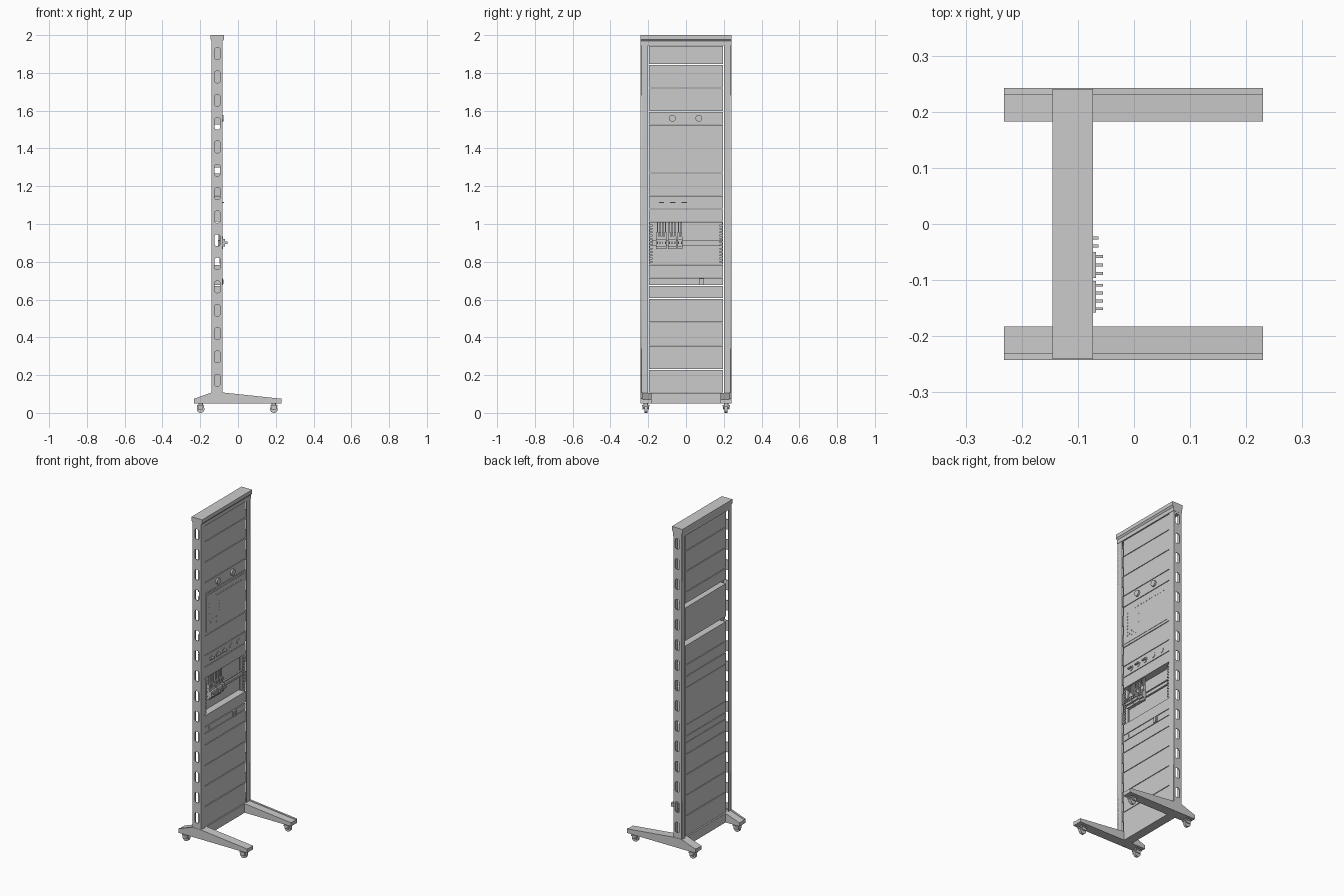
import bpy, bmesh, math
from mathutils import Matrix, Vector

if "Cube" in bpy.data.objects:
    bpy.data.objects.remove(bpy.data.objects["Cube"])

grey = bpy.data.materials.new("light grey")
grey.diffuse_color = (0.6, 0.6, 0.6, 1)
grey.use_nodes = True
grey.node_tree.nodes["Principled BSDF"].inputs["Base Color"].default_value = grey.diffuse_color


def finish(name, bm):
    bmesh.ops.recalc_face_normals(bm, faces=bm.faces)
    me = bpy.data.meshes.new(name)
    bm.to_mesh(me)
    bm.free()
    me.materials.append(grey)
    ob = bpy.data.objects.new(name, me)
    bpy.context.collection.objects.link(ob)
    return ob


def add_box(bm, x0, x1, y0, y1, z0, z1):
    m = Matrix.Translation(((x0 + x1) / 2, (y0 + y1) / 2, (z0 + z1) / 2)) \
        @ Matrix.Diagonal((x1 - x0, y1 - y0, z1 - z0, 1))
    bmesh.ops.create_cube(bm, size=1, matrix=m)


def boxes(name, items):
    bm = bmesh.new()
    for b in items:
        add_box(bm, *b)
    return finish(name, bm)


def add_cyl(bm, center, r, depth, axis, seg=24):
    rot = Vector((0, 0, 1)).rotation_difference(Vector(axis)).to_matrix().to_4x4()
    bmesh.ops.create_cone(bm, cap_ends=True, segments=seg, radius1=r, radius2=r,
                          depth=depth, matrix=Matrix.Translation(center) @ rot)


def add_prism(bm, profile, y0, y1):
    # extrude an x/z profile along y
    f = bm.faces.new([bm.verts.new((x, y0, z)) for x, z in profile])
    ext = bmesh.ops.extrude_face_region(bm, geom=[f])
    bmesh.ops.translate(bm, vec=(0, y1 - y0, 0),
                        verts=[v for v in ext["geom"] if isinstance(v, bmesh.types.BMVert)])


def slot_points(cx, cz, w, h, r):
    pts = []
    for k, (sx, sz) in enumerate([(1, 1), (-1, 1), (-1, -1), (1, -1)]):
        for i in range(5):
            a = math.pi / 2 * (k + i / 4)
            pts.append((cx + sx * (w / 2 - r) + r * math.cos(a),
                        cz + sz * (h / 2 - r) + r * math.sin(a)))
    return pts


XB, XF = -0.139, -0.083          # back and front of the posts
PX = -0.087                      # panel front

# Slotted post webs, with flanges in front and behind
for side, s in (("left", -1), ("right", 1)):
    cu = bpy.data.curves.new(side + "_post_web", 'CURVE')
    cu.dimensions, cu.fill_mode, cu.extrude = '2D', 'BOTH', 0.002
    loops = [[(XB, 0.05), (XF, 0.05), (XF, 1.97), (XB, 1.97)]]
    loops += [slot_points(-0.109, 0.173 + 0.1235 * i, 0.029, 0.062, 0.011) for i in range(15)]
    for pts in loops:
        sp = cu.splines.new('POLY')
        sp.points.add(len(pts) - 1)
        for p, (x, z) in zip(sp.points, pts):
            p.co = (x, z, 0, 1)
        sp.use_cyclic_u = True
    cu.materials.append(grey)
    web = bpy.data.objects.new(side + "_post_web", cu)
    web.rotation_euler = (math.pi / 2, 0, 0)
    web.location.y = s * 0.238
    bpy.context.collection.objects.link(web)
    y = sorted((s * 0.24, s * 0.2))
    yb = sorted((s * 0.24, s * 0.21))
    boxes(side + "_post_flanges", [(XF - 0.004, XF, *y, 0.05, 1.97),
                                   (XB, XB + 0.004, *yb, 0.05, 1.97)])

# Top cap and bottom beam
bm = bmesh.new()
add_prism(bm, [(-0.145, 2), (-0.073, 2), (-0.073, 1.978), (-0.081, 1.968), (-0.081, 1.945),
               (-0.139, 1.945), (-0.139, 1.968), (-0.145, 1.978)], -0.241, 0.241)
finish("top_cap", bm)
boxes("bottom_beam", [(XB, XF, -0.236, 0.236, 0.05, 0.105)])

# Feet: sloped arm with an outer side plate
foot = [(-0.232, 0.05), (0.23, 0.05), (0.23, 0.075), (-0.083, 0.108), (-0.14, 0.108), (-0.232, 0.075)]
for side, s in (("left", -1), ("right", 1)):
    bm = bmesh.new()
    add_prism(bm, [(x, z - 0.003 if z > 0.06 else z) for x, z in foot], s * 0.183, s * 0.23)
    add_prism(bm, foot, s * 0.23, s * 0.242)
    finish(side + "_foot", bm)
    # Casters
    for end, x in (("back", -0.198), ("front", 0.19)):
        bm = bmesh.new()
        add_cyl(bm, (x, s * 0.213, 0.02), 0.02, 0.016, (0, 1, 0))
        add_cyl(bm, (x, s * 0.213, 0.026), 0.006, 0.036, (0, 1, 0), 12)
        add_cyl(bm, (x, s * 0.213, 0.045), 0.012, 0.012, (0, 0, 1), 16)
        for d in (-0.014, 0.014):
            add_box(bm, x - 0.014, x + 0.014, s * 0.213 + d - 0.003, s * 0.213 + d + 0.003, 0.018, 0.04)
        add_box(bm, x - 0.018, x + 0.018, s * 0.213 - 0.02, s * 0.213 + 0.02, 0.034, 0.042)
        ob = finish(f"{side}_{end}_caster", bm)

# Stacked panel boxes
W = 0.195
stacks = {"lower": [0.105, 0.23, 0.355, 0.48, 0.605, 0.675, 0.715, 0.785],
          "middle": [1.01, 1.08, 1.15, 1.27],
          "upper": [1.525, 1.595, 1.72, 1.845, 1.945]}
for name, zs in stacks.items():
    for i, (a, b) in enumerate(zip(zs, zs[1:])):
        boxes(f"{name}_panel_{i + 1}", [(-0.132, PX, -W, W, a + 0.002, b - 0.002)])

# Control unit: front plate, raised face and shallower box behind
boxes("control_unit", [(PX - 0.004, PX, -W, W, 1.272, 1.523),
                       (-0.132, PX - 0.004, -W, W, 1.30, 1.50),
                       (PX, PX + 0.002, -0.183, 0.183, 1.287, 1.51)])

# Small studs on the control unit
studs = [(-0.157, 1.33 + 0.02 * i) for i in range(8)]
studs += [(-0.09 + 0.024 * i, 1.48) for i in range(11)]
studs += [(-0.14 + 0.018 * i, 1.32 + 0.015 * j) for i in range(4) for j in range(3) if (i + j) % 2]
studs += [(-0.06, 1.36 + 0.018 * i) for i in range(5)]
boxes("control_studs", [(PX, PX + 0.004, y - 0.003, y + 0.003, z - 0.003, z + 0.003) for y, z in studs])

# Round gauges
for i, y in enumerate((-0.072, 0.068)):
    bm = bmesh.new()
    add_cyl(bm, (PX + 0.004, y, 1.56), 0.018, 0.012, (1, 0, 0), 32)
    finish(f"gauge_{i + 1}", bm)

# Connector row: discs, three of them with a bar
bm = bmesh.new()
for i, y in enumerate((-0.13, -0.07, -0.01, 0.06, 0.13)):
    add_cyl(bm, (PX + 0.001, y, 1.113), 0.017, 0.004, (1, 0, 0), 24)
    if i < 3:
        add_box(bm, PX, -0.073, y - 0.014, y + 0.014, 1.110, 1.117)
finish("connector_row", bm)

# Open bay: back plate, cable ladders at both sides and mounting rail
boxes("bay_back_plate", [(-0.132, -0.128, -W, W, 0.785, 1.01)])
ladder = []
for s in (-1, 1):
    y0, y1 = sorted((s * 0.195, s * 0.191))
    ladder.append((-0.098, PX, y0, y1, 0.79, 1.008))
    y0, y1 = sorted((s * 0.191, s * 0.178))
    ladder += [(-0.093, PX, y0, y1, 0.795 + 0.0175 * i, 0.804 + 0.0175 * i) for i in range(12)]
boxes("bay_cable_ladders", ladder)
boxes("bay_rail", [(-0.106, -0.102, -0.18, 0.19, 0.884, 0.916),
                   (-0.102, -0.096, -0.18, 0.19, 0.884, 0.889),
                   (-0.102, -0.096, -0.18, 0.19, 0.911, 0.916)])

# Breakers with stepped noses, levers and cables running up
for name, y0, y1, xf, n in (("wide_breaker", -0.158, -0.102, -0.068, 4),
                            ("middle_breaker", -0.096, -0.05, -0.068, 3),
                            ("small_breaker", -0.046, -0.018, -0.076, 2)):
    parts = [(-0.102, xf - 0.012, y0, y1, 0.868, 0.935), (xf - 0.012, xf, y0, y1, 0.882, 0.92)]
    step = (y1 - y0) / n
    for i in range(n):
        y = y0 + step * (i + 0.5)
        parts.append((xf, xf + 0.013, y - 0.0025, y + 0.0025, 0.893, 0.907))
        parts.append((-0.1, -0.092, y - 0.003, y + 0.003, 0.935, 1.008))
        parts.append((-0.102, -0.084, y - 0.005, y + 0.005, 0.935, 0.958))
    boxes(name, parts)

# Switch and marker on the narrow panel
boxes("panel_switch", [(PX, -0.079, 0.07, 0.096, 0.677, 0.712),
                       (-0.079, -0.076, 0.086, 0.094, 0.683, 0.706)])
boxes("panel_marker", [(PX, PX + 0.002, -0.155, -0.147, 0.685, 0.705)])

# Smooth the round parts while keeping sharp edges
for ob in bpy.data.objects:
    if any(k in ob.name for k in ("caster", "gauge", "connector")):
        bpy.ops.object.select_all(action='DESELECT')
        ob.select_set(True)
        bpy.context.view_layer.objects.active = ob
        bpy.ops.object.shade_smooth_by_angle(angle=math.radians(35))
